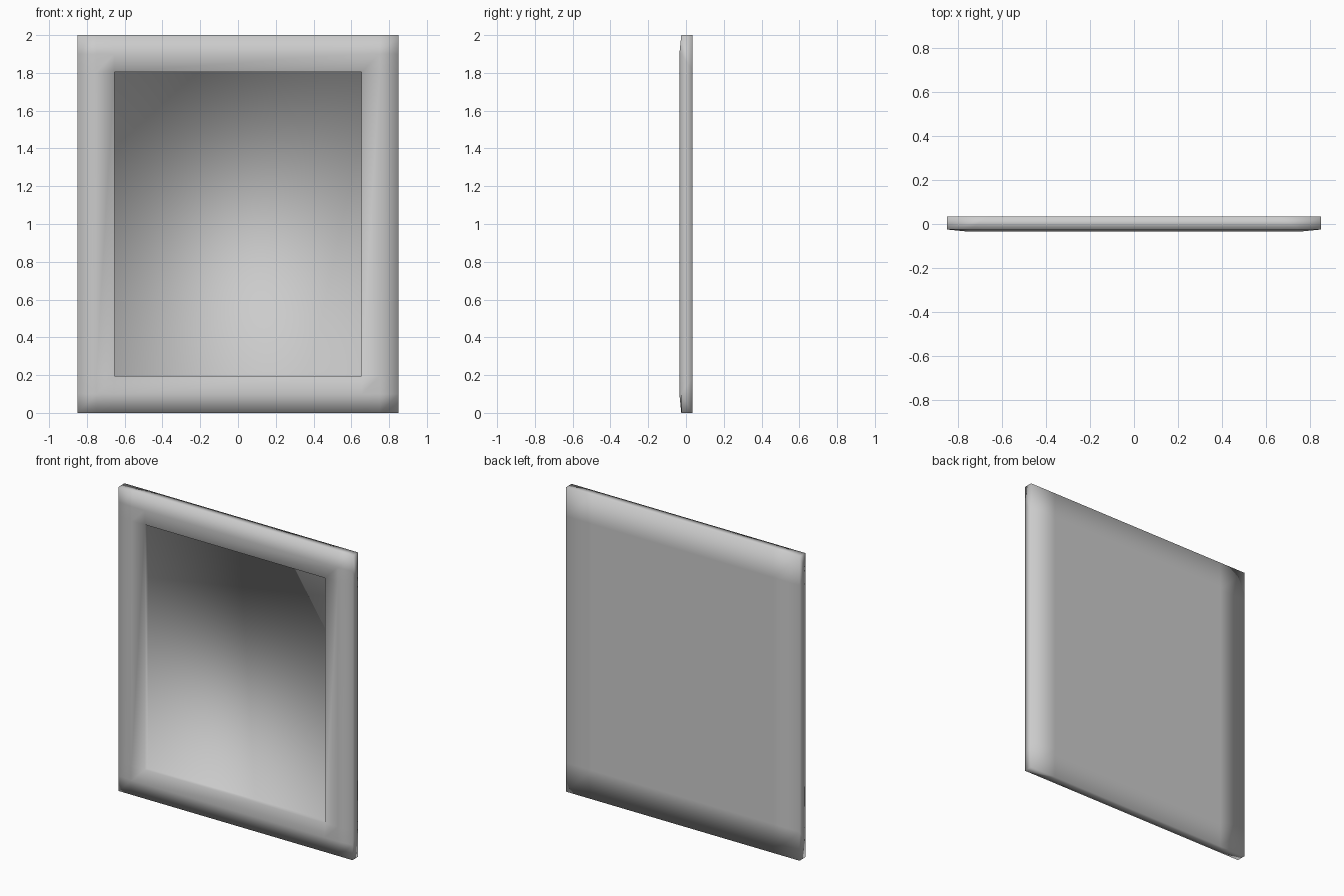
import bpy
import bmesh

# Remove the default cube
cube = bpy.data.objects.get("Cube")
if cube:
    bpy.data.objects.remove(cube, do_unlink=True)

# Single grey material
grey = bpy.data.materials.new("plain_grey")
grey.use_nodes = True
colour = (0.6, 0.6, 0.6, 1.0)
grey.diffuse_color = colour
grey.node_tree.nodes["Principled BSDF"].inputs["Base Color"].default_value = colour

HALF_W, HALF_H, HALF_D = 0.85, 1.0, 0.035
FLOOR_Y = 0.0                              # depth of the recessed panel
FRONT_INSETS = (0.0, 0.1, 0.195)           # outer edge, crest, opening
FRONT_Y = (-0.025, -HALF_D, -0.031)
BACK_INSETS = (0.0, 0.19, 0.24)


def lines(half, insets):
    """Mirrored grid positions across one axis."""
    side = [half - i for i in insets]
    return [-s for s in side] + side[::-1]


def grid(bm, insets, depths):
    """Grid of vertices whose depth follows the ring they lie on."""
    verts = {}
    for i, x in enumerate(lines(HALF_W, insets)):
        for j, z in enumerate(lines(HALF_H, insets)):
            ring = min(i, j, 5 - i, 5 - j)
            verts[i, j] = bm.verts.new((x, depths[ring], z + HALF_H))
    return verts


def cell(i, j):
    return [(i, j), (i + 1, j), (i + 1, j + 1), (i, j + 1)]


bm = bmesh.new()
front = grid(bm, FRONT_INSETS, FRONT_Y)
back = grid(bm, BACK_INSETS, (HALF_D,) * 3)

# Front moulding and flat back
for i in range(5):
    for j in range(5):
        if (i, j) != (2, 2):
            bm.faces.new([front[k] for k in cell(i, j)])
        bm.faces.new([back[k] for k in reversed(cell(i, j))])

# Outer edges
for k in range(5):
    for a, b in (((k, 0), (k + 1, 0)), ((k + 1, 5), (k, 5)),
                 ((0, k + 1), (0, k)), ((5, k), (5, k + 1))):
        bm.faces.new((front[b], front[a], back[a], back[b]))

# Recessed panel and its walls
rim = [front[k] for k in cell(2, 2)]
floor = [bm.verts.new((v.co.x, FLOOR_Y, v.co.z)) for v in rim]
bm.faces.new(floor)
for k in range(4):
    n = (k + 1) % 4
    bm.faces.new((rim[k], rim[n], floor[n], floor[k]))

bmesh.ops.recalc_face_normals(bm, faces=bm.faces)
for face in bm.faces:
    face.smooth = True

mesh = bpy.data.meshes.new("picture_frame")
bm.to_mesh(mesh)
bm.free()
mesh.materials.append(grey)
frame = bpy.data.objects.new("picture_frame", mesh)
bpy.context.collection.objects.link(frame)
